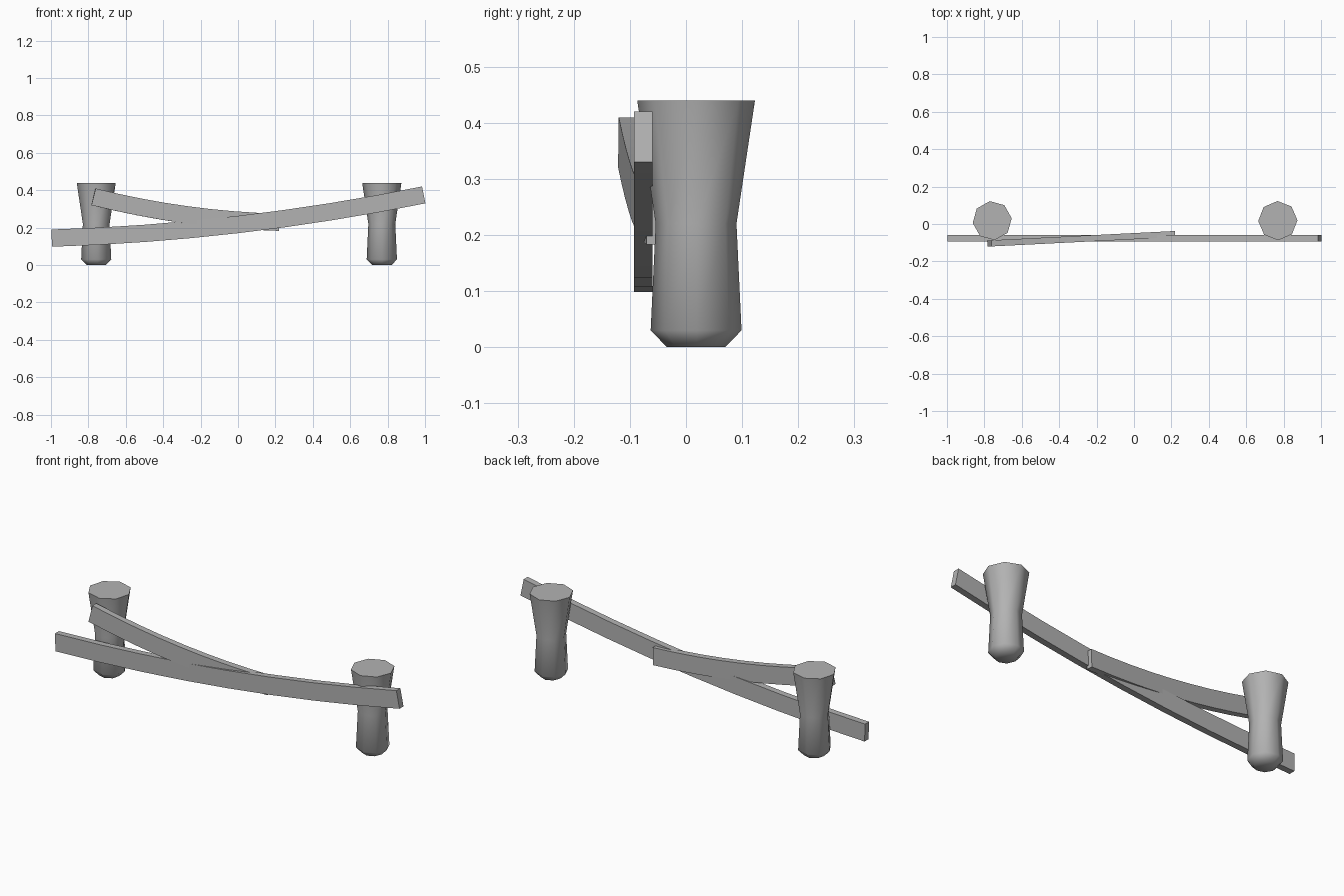
import bpy, bmesh, math
from mathutils import Vector

cube = bpy.data.objects.get("Cube")
if cube:
    bpy.data.objects.remove(cube, do_unlink=True)

grey = bpy.data.materials.new("plain grey")
grey.use_nodes = True
colour = (0.45, 0.45, 0.45, 1)
grey.diffuse_color = colour
grey.node_tree.nodes["Principled BSDF"].inputs["Base Color"].default_value = colour


def loft(name, rings, angle):
    """Skin closed rings of points, cap both ends, shade smooth by angle."""
    bm = bmesh.new()
    loops = [[bm.verts.new(p) for p in ring] for ring in rings]
    n = len(loops[0])
    for a, b in zip(loops, loops[1:]):
        for i in range(n):
            j = (i + 1) % n
            bm.faces.new((a[i], a[j], b[j], b[i]))
    bm.faces.new(loops[0])
    bm.faces.new(loops[-1])
    bmesh.ops.recalc_face_normals(bm, faces=bm.faces[:])
    mesh = bpy.data.meshes.new(name)
    bm.to_mesh(mesh)
    bm.free()
    mesh.materials.append(grey)
    obj = bpy.data.objects.new(name, mesh)
    bpy.context.collection.objects.link(obj)
    bpy.ops.object.select_all(action='DESELECT')
    obj.select_set(True)
    bpy.context.view_layer.objects.active = obj
    bpy.ops.object.shade_smooth_by_angle(angle=math.radians(angle))


def post(name, x, turn):
    """Eight-sided waisted post with a chamfered foot."""
    profile = [(0.052, 0), (0.081, 0.03), (0.072, 0.22), (0.105, 0.44)]
    angles = [math.radians(turn + 45 * i) for i in range(8)]
    loft(name, [[(x + r * math.cos(a), 0.018 + r * math.sin(a), z) for a in angles]
                for r, z in profile], 50)


def plank(name, start, end, sag, steps=8):
    """Sagging board with square-cut ends."""
    start, end = Vector(start), Vector(end)
    run = end - start
    side = Vector((-run.y, run.x, 0)).normalized() * 0.0165
    rings = []
    for i in range(steps + 1):
        t = i / steps
        centre = start.lerp(end, t) - Vector((0, 0, 4 * sag * t * (1 - t)))
        along = run - Vector((0, 0, 4 * sag * (1 - 2 * t)))
        up = along.cross(side).normalized() * 0.046
        rings.append([centre + side + up, centre - side + up,
                      centre - side - up, centre + side - up])
    loft(name, rings, 30)


# Posts
post("right_post", -0.758, 7)
post("left_post", 0.769, 1)

# Crossing boards
plank("long_rail", (-0.996, -0.076, 0.144), (0.993, -0.076, 0.375), 0.043)
plank("broken_rail", (-0.773, -0.104, 0.365), (0.219, -0.054, 0.229), 0.028)
